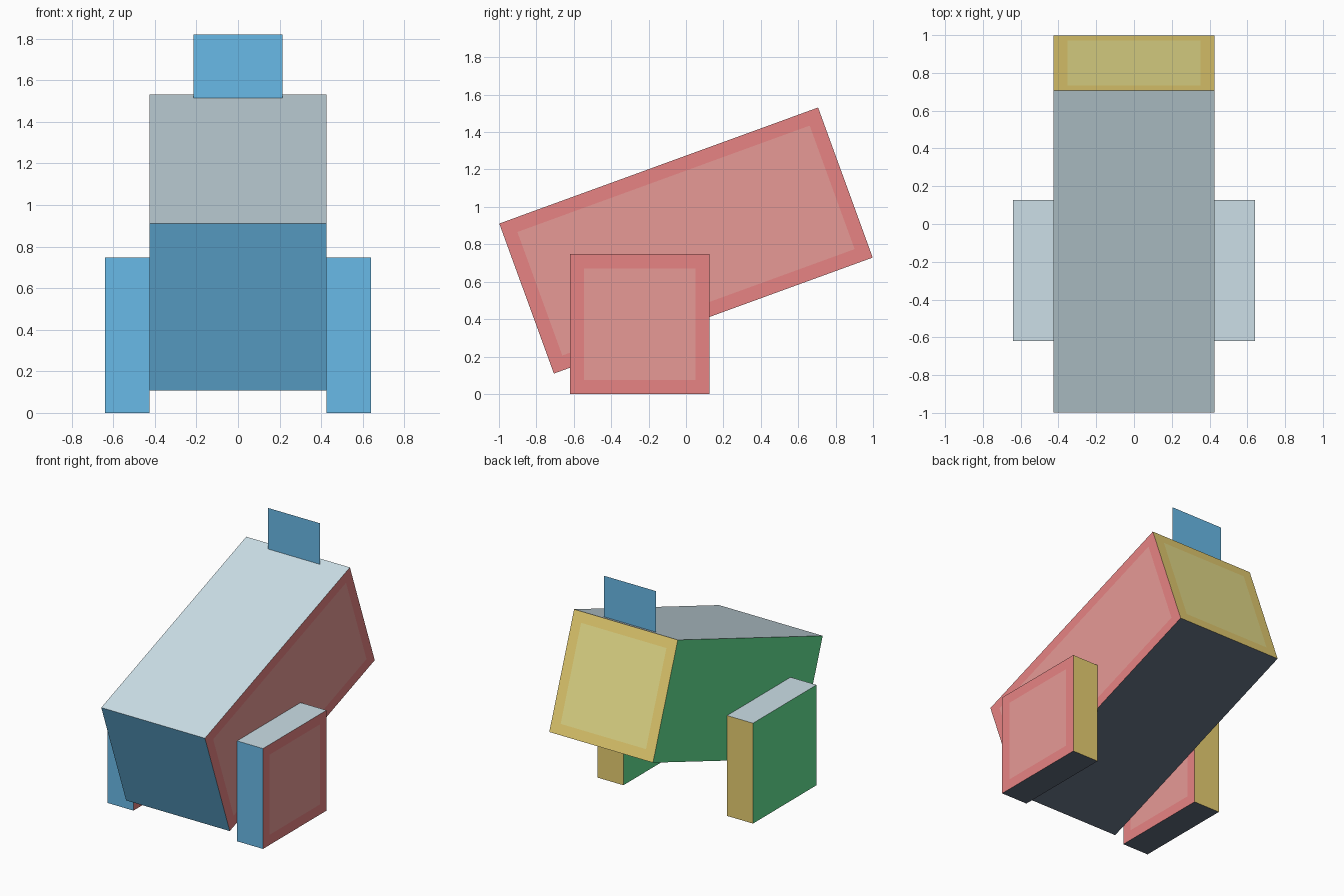
import bpy, bmesh, math
from mathutils import Matrix, Vector

cube = bpy.data.objects.get("Cube")
if cube:
    bpy.data.objects.remove(cube, do_unlink=True)

# One flat colour per facing direction, plus two lighter panel colours
COLOURS = {
    "sky_blue": (0.159, 0.555, 0.905),
    "coral_red": (0.885, 0.255, 0.255),
    "light_coral": (0.885, 0.356, 0.338),
    "golden_yellow": (0.89, 0.69, 0.185),
    "pale_yellow": (0.90, 0.82, 0.29),
    "mint_green": (0.15, 0.90, 0.345),
    "pale_grey_blue": (0.674, 0.827, 0.895),
    "slate": (0.12, 0.153, 0.21),
}
NAMES = list(COLOURS)
MATS = []
for name, rgb in COLOURS.items():
    m = bpy.data.materials.new(name)
    m.use_nodes = True
    m.diffuse_color = (*rgb, 1)
    m.node_tree.nodes["Principled BSDF"].inputs["Base Color"].default_value = (*rgb, 1)
    MATS.append(m)

SIDES = [
    (Vector((1, 0, 0)), "coral_red"), (Vector((-1, 0, 0)), "mint_green"),
    (Vector((0, -1, 0)), "sky_blue"), (Vector((0, 1, 0)), "golden_yellow"),
    (Vector((0, 0, 1)), "pale_grey_blue"), (Vector((0, 0, -1)), "slate"),
]
PANELS = {"coral_red": "light_coral", "golden_yellow": "pale_yellow"}
U = 0.1067  # width of the border around each panel


def finish(name, bm, loc, tilt=0.0):
    mesh = bpy.data.meshes.new(name)
    bm.to_mesh(mesh)
    bm.free()
    for m in MATS:
        mesh.materials.append(m)
    obj = bpy.data.objects.new(name, mesh)
    obj.location = loc
    obj.rotation_euler.x = math.radians(tilt)
    bpy.context.collection.objects.link(obj)
    return obj


def box(name, size, loc, tilt=0.0):
    """Box coloured by face direction, with lighter panels on wide faces."""
    bm = bmesh.new()
    bmesh.ops.create_cube(bm, size=1, matrix=Matrix.Diagonal((*size, 1)))
    bm.normal_update()
    for face in list(bm.faces):
        colour = max(SIDES, key=lambda s: s[0].dot(face.normal))[1]
        face.material_index = NAMES.index(colour)
        shortest = min(e.calc_length() for e in face.edges)
        if colour in PANELS and shortest > 3 * U:
            bmesh.ops.inset_individual(bm, faces=[face], thickness=U)
            face.material_index = NAMES.index(PANELS[colour])
    return finish(name, bm, loc, tilt)


# Body: long box tilted up toward the back
box("body", (8 * U, 17 * U, 8 * U), (0, 0, 0.82), 20)

# Legs: a slab on each side
for side, name in ((1, "left_leg"), (-1, "right_leg")):
    box(name, (2 * U, 7 * U, 7 * U), (side * 5 * U, -0.247, 3.5 * U))

# Tail: upright sheet standing near the raised back edge
bm = bmesh.new()
corners = [(-2 * U, 0, 0), (2 * U, 0, 0), (2 * U, 0, 0.32), (-2 * U, 0, 0.32)]
tail = bm.faces.new([bm.verts.new(c) for c in corners])
tail.material_index = NAMES.index("sky_blue")
finish("tail", bm, (0, 0.66, 1.50))
